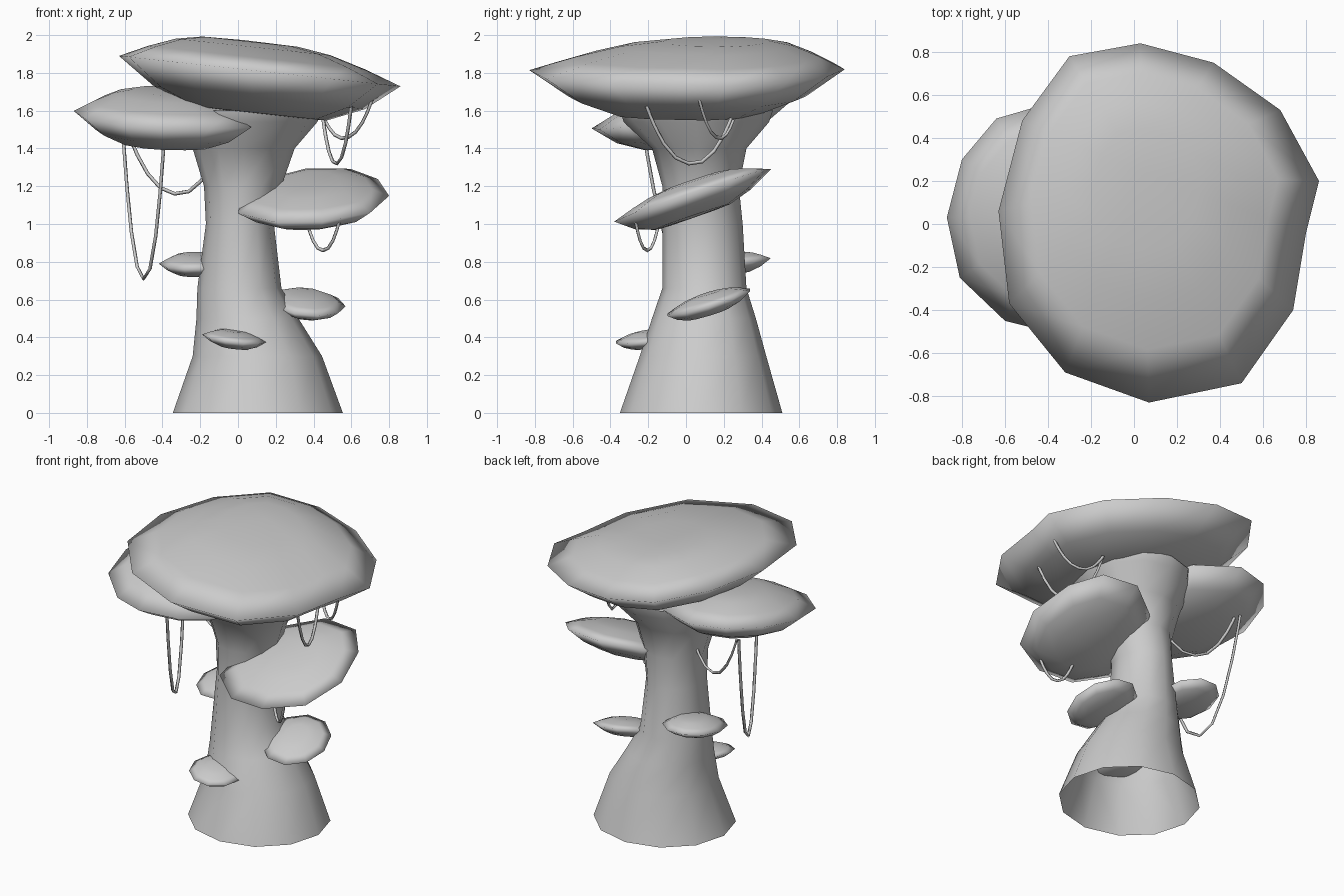
import bpy, bmesh, math
from mathutils import Vector

old = bpy.data.objects.get("Cube")
if old:
    bpy.data.objects.remove(old)

grey = bpy.data.materials.new("plain_grey")
grey.use_nodes = True
grey.diffuse_color = (0.6, 0.6, 0.6, 1)
grey.node_tree.nodes["Principled BSDF"].inputs["Base Color"].default_value = (0.6, 0.6, 0.6, 1)


def loft(name, rings, start=None, end=None):
    """Skin a stack of rings, with optional centre points closing the ends."""
    bm = bmesh.new()
    loops = [[bm.verts.new(p) for p in ring] for ring in rings]
    n = len(loops[0])
    for low, high in zip(loops, loops[1:]):
        for i in range(n):
            j = (i + 1) % n
            bm.faces.new((low[i], low[j], high[j], high[i]))
    if start:
        v = bm.verts.new(start)
        for i in range(n):
            bm.faces.new((v, loops[0][(i + 1) % n], loops[0][i]))
    if end:
        v = bm.verts.new(end)
        for i in range(n):
            bm.faces.new((v, loops[-1][i], loops[-1][(i + 1) % n]))
    mesh = bpy.data.meshes.new(name)
    bm.to_mesh(mesh)
    bm.free()
    mesh.materials.append(grey)
    for poly in mesh.polygons:
        poly.use_smooth = True
    obj = bpy.data.objects.new(name, mesh)
    bpy.context.collection.objects.link(obj)
    return obj


def ellipse(x0, x1, y0, y1, n=12):
    angles = [math.tau * i / n for i in range(n)]
    return [((x0 + x1) / 2 + (x1 - x0) / 2 * math.cos(a),
             (y0 + y1) / 2 + (y1 - y0) / 2 * math.sin(a)) for a in angles]


def cap(name, outline, centre, tilt, up, down, lean=(0, 0)):
    """Tilted lens-shaped cap with a sharp rim; lean shifts the top of the dome."""
    c = Vector(centre)

    def point(x, y, h):
        return (x, y, c.z + tilt[0] * (x - c.x) + tilt[1] * (y - c.y) + h)

    def ring(s, h, shift=(0, 0)):
        return [point(c.x + s * (x - c.x) + (1 - s) * shift[0],
                      c.y + s * (y - c.y) + (1 - s) * shift[1], h) for x, y in outline]

    rings = [ring(0.48, -0.95 * down), ring(0.75, -0.6 * down), ring(1, 0),
             ring(0.77, 0.45 * up, lean), ring(0.55, 0.8 * up, lean),
             ring(0.34, 0.97 * up, lean)]
    return loft(name, rings, point(c.x, c.y, -down),
                point(c.x + lean[0], c.y + lean[1], up))


def vine(name, a, b, low):
    """Thin sagging tube between two anchor points."""
    a, b = Vector(a), Vector(b)
    mid = (a + b) / 2
    curve = bpy.data.curves.new(name, "CURVE")
    curve.dimensions = "3D"
    curve.bevel_depth = 0.01
    curve.bevel_resolution = 0
    spline = curve.splines.new("POLY")
    steps = 10
    spline.points.add(steps)
    for i, p in enumerate(spline.points):
        t = math.sin((i / steps - 0.5) * math.pi) / 2 + 0.5
        pos = a.lerp(b, t)
        pos.z -= (mid.z - low) * (1 - abs(2 * t - 1) ** 2.2)
        p.co = (*pos, 1)
    curve.materials.append(grey)
    obj = bpy.data.objects.new(name, curve)
    bpy.context.collection.objects.link(obj)


# Trunk: height, then left/right and front/back limits; open at the base
trunk_levels = [
    (0.0, -0.345, 0.555, -0.35, 0.51), (0.3, -0.24, 0.445, -0.245, 0.425),
    (0.5, -0.22, 0.32, -0.18, 0.37), (0.66, -0.215, 0.23, -0.125, 0.32),
    (1.0, -0.17, 0.19, -0.125, 0.3), (1.2, -0.18, 0.23, -0.125, 0.28),
    (1.4, -0.24, 0.3, -0.18, 0.32), (1.54, -0.28, 0.42, -0.33, 0.44),
    (1.6, -0.28, 0.44, -0.35, 0.46)]
loft("trunk", [[(x, y, z) for x, y in ellipse(*lim)] for z, *lim in trunk_levels])

# Crown cap with its uneven rim
crown_rim = [(0.86, 0.2), (0.68, 0.53), (0.37, 0.75), (0.03, 0.84), (-0.3, 0.78),
             (-0.52, 0.48), (-0.63, 0.06), (-0.58, -0.37), (-0.32, -0.69),
             (0.07, -0.83), (0.5, -0.74), (0.74, -0.4), (0.8, -0.04)]
cap("crown_cap", crown_rim, (0.11, 0.02, 1.81), (-0.108, 0), 0.155, 0.235, (-0.07, 0.22))

# Two large side caps, each with a blunt corner reaching in front of the trunk
upper_rim = [(0.05, 0.1), (-0.12, 0.43), (-0.4, 0.56), (-0.64, 0.49), (-0.8, 0.3),
             (-0.87, 0.03), (-0.81, -0.25), (-0.6, -0.45), (-0.4, -0.5),
             (-0.15, -0.46), (0.07, -0.33)]
cap("upper_right_cap", upper_rim, (-0.4, 0.03, 1.58), (-0.04, 0.14), 0.13, 0.16)

left_rim = [(0.8, -0.02), (0.74, 0.25), (0.6, 0.42), (0.35, 0.45), (0.12, 0.3),
            (0.02, 0.05), (0.0, -0.2), (0.2, -0.36), (0.45, -0.38), (0.7, -0.27)]
cap("left_cap", left_rim, (0.4, 0.03, 1.15), (0.04, 0.34), 0.08, 0.12)

# Small caps: limits of the rim, centre height, slopes, thickness above and below
small_caps = [
    ("lower_left_cap", (0.15, 0.57, -0.11, 0.35), 0.585, (-0.1, 0.3), 0.05, 0.065),
    ("back_cap", (-0.42, -0.04, 0.0, 0.46), 0.79, (0.0, 0.13), 0.055, 0.06),
    ("front_cap", (-0.19, 0.15, -0.38, -0.02), 0.395, (-0.12, 0.12), 0.04, 0.05)]
for name, lim, z, tilt, up, down in small_caps:
    mid = ((lim[0] + lim[1]) / 2, (lim[2] + lim[3]) / 2, z)
    cap(name, ellipse(*lim, n=10), mid, tilt, up, down)

# Hanging vines
vine("long_vine", (-0.61, 0.3, 1.5), (-0.39, -0.22, 1.46), 0.71)
vine("trunk_vine", (-0.58, 0.28, 1.48), (-0.09, 0.1, 1.42), 1.16)
vine("left_cap_vine", (0.36, -0.14, 1.03), (0.54, -0.27, 1.03), 0.86)
vine("crown_vine_wide", (0.6, -0.21, 1.63), (0.45, 0.24, 1.56), 1.32)
vine("crown_vine_short", (0.71, 0.07, 1.66), (0.46, 0.25, 1.55), 1.46)
